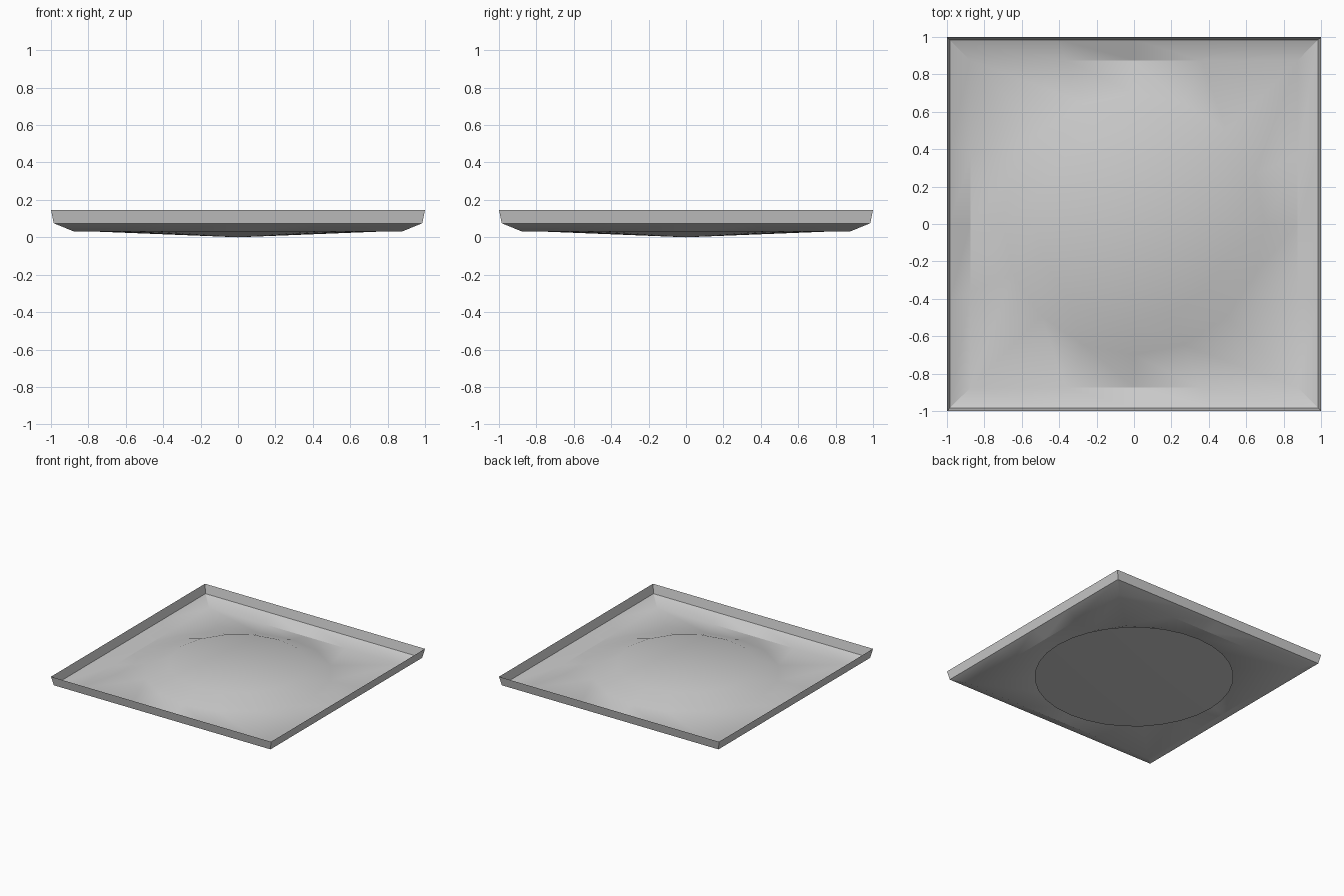
import bpy, bmesh
from math import sin, cos, pi

if "Cube" in bpy.data.objects:
    bpy.data.objects.remove(bpy.data.objects["Cube"])

N = 16

def ring(bm, r, z, square, n=N):
    """Ring of n vertices, round or pushed out to a square."""
    out = []
    for k in range(n):
        c, s = cos(2 * pi * k / n), sin(2 * pi * k / n)
        f = r / max(abs(c), abs(s)) if square else r
        out.append(bm.verts.new((c * f, s * f, z)))
    return out

def finish(bm, name):
    me = bpy.data.meshes.new(name)
    bm.to_mesh(me)
    bm.free()
    ob = bpy.data.objects.new(name, me)
    bpy.context.collection.objects.link(ob)
    bpy.ops.object.select_all(action='DESELECT')
    ob.select_set(True)
    bpy.context.view_layer.objects.active = ob
    bpy.ops.object.shade_smooth_by_angle(angle=pi / 6)

# tray: raised round centre, sloped floor, square upturned rim
bm = bmesh.new()
profile = [(0.52, 0.14, False), (0.70, 0.07, False), (0.875, 0.03, True),
           (0.985, 0.075, True), (1.0, 0.147, True)]
rings = [ring(bm, *p) for p in profile]
bm.faces.new(rings[0])
for a, b in zip(rings, rings[1:]):
    for i in range(N):
        j = (i + 1) % N
        bm.faces.new((a[i], b[i], b[j], a[j]))
finish(bm, "tray")

# shallow round base under the tray
bm = bmesh.new()
edge = ring(bm, 0.75, 0.03, False, 32)
tip = bm.verts.new((0, 0, 0))
for i in range(32):
    bm.faces.new((edge[(i + 1) % 32], edge[i], tip))
finish(bm, "base_disc")
